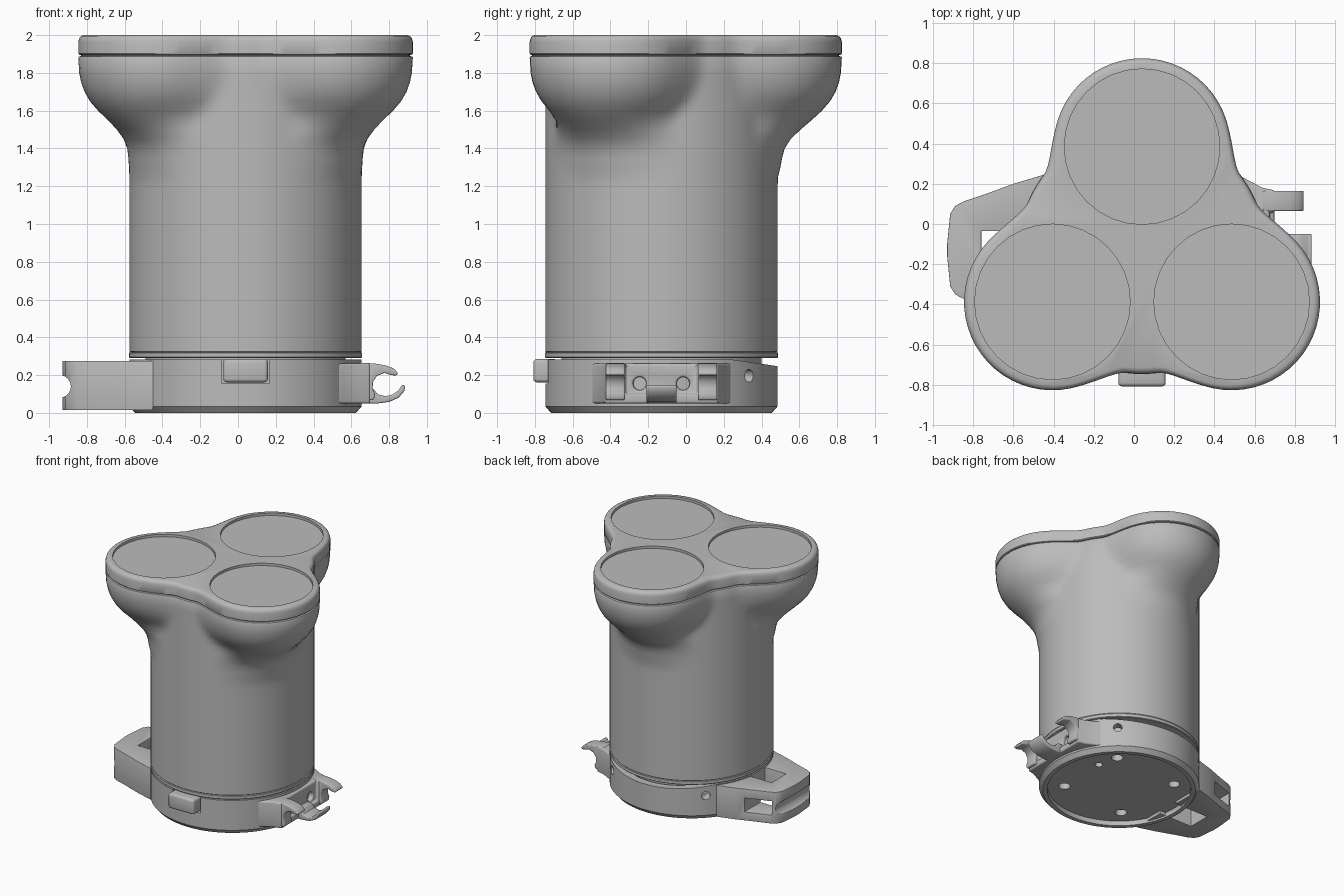
import bpy, bmesh
from math import sin, cos, pi, radians, sqrt
from mathutils import Matrix, Vector

if "Cube" in bpy.data.objects:
    bpy.data.objects.remove(bpy.data.objects["Cube"])

grey = bpy.data.materials.new("plain grey")
grey.use_nodes = True
GREY = (0.5, 0.5, 0.5, 1)
grey.diffuse_color = GREY
next(n for n in grey.node_tree.nodes if n.type == 'BSDF_PRINCIPLED').inputs["Base Color"].default_value = GREY

CX, CY = 0.04, -0.13      # axis of the cylinder
R, LOBE, OFF = 0.615, 0.44, 0.515
SEG = 120


def make(name, bm):
    bmesh.ops.recalc_face_normals(bm, faces=bm.faces)
    me = bpy.data.meshes.new(name)
    bm.to_mesh(me)
    bm.free()
    ob = bpy.data.objects.new(name, me)
    bpy.context.collection.objects.link(ob)
    me.materials.append(grey)
    return ob


def activate(ob):
    bpy.ops.object.select_all(action='DESELECT')
    ob.select_set(True)
    bpy.context.view_layer.objects.active = ob


def finish(ob, bevel=0, cutters=()):
    """Cut, round and smooth a part."""
    activate(ob)
    for c in cutters:
        m = ob.modifiers.new("cut", 'BOOLEAN')
        m.operation, m.solver, m.object = 'DIFFERENCE', 'EXACT', c
        bpy.ops.object.modifier_apply(modifier=m.name)
        bpy.data.objects.remove(c)
    if bevel:
        m = ob.modifiers.new("round", 'BEVEL')
        m.width, m.segments, m.limit_method = bevel, 3, 'ANGLE'
        m.angle_limit = radians(40)
        bpy.ops.object.modifier_apply(modifier=m.name)
    activate(ob)
    bpy.ops.object.shade_smooth_by_angle(angle=radians(32))
    return ob


def loft(name, rings):
    """Skin a stack of rings; each ring is a function of angle giving (radius, z)."""
    bm = bmesh.new()
    loops = []
    for ring in rings:
        loop = []
        for i in range(SEG):
            t = 2 * pi * i / SEG
            r, z = ring(t)
            loop.append(bm.verts.new((CX + r * cos(t), CY + r * sin(t), z)))
        loops.append(loop)
    for a, b in zip(loops, loops[1:]):
        for i in range(SEG):
            j = (i + 1) % SEG
            bm.faces.new((a[i], a[j], b[j], b[i]))
    bm.faces.new(loops[0])
    bm.faces.new(loops[-1])
    return make(name, bm)


def prism(name, pts, lo, hi, axis='Z'):
    """Extrude an outline: (x, y) along Z, or (x, z) along Y."""
    bm = bmesh.new()
    put = (lambda u, v, w: (u, v, w)) if axis == 'Z' else (lambda u, v, w: (u, w, v))
    a = [bm.verts.new(put(u, v, lo)) for u, v in pts]
    b = [bm.verts.new(put(u, v, hi)) for u, v in pts]
    n = len(pts)
    bm.faces.new(a)
    bm.faces.new(b)
    for i in range(n):
        bm.faces.new((a[i], a[(i + 1) % n], b[(i + 1) % n], b[i]))
    return make(name, bm)


def box(name, x0, x1, y0, y1, z0, z1):
    return prism(name, [(x0, y0), (x1, y0), (x1, y1), (x0, y1)], z0, z1)


def rod(name, pos, direction, r, length, seg=32):
    bm = bmesh.new()
    turn = Vector(direction).to_track_quat('Z', 'Y').to_matrix().to_4x4()
    bmesh.ops.create_cone(bm, cap_ends=True, segments=seg, radius1=r, radius2=r, depth=length,
                          matrix=Matrix.Translation(pos) @ turn)
    ob = make(name, bm)
    ob.hide_render = True
    return ob


# Three-lobed outline blended into the central cylinder
def outline(t, a):
    d = (t - pi / 2 + pi / 3) % (2 * pi / 3) - pi / 3
    rad = max(a, 0.3)
    off = OFF + a - rad
    b = off * cos(d) + sqrt(max(0, rad * rad - (off * sin(d)) ** 2))
    k = 0.15
    h = max(k - abs(R - b), 0) / k
    return max(R, b) + h * h * k / 4


def circle(r, z):
    return lambda t: (r, z)


def trefoil(z, a=LOBE, inset=0):
    return lambda t: (outline(t, a) - inset, z)


# Body: plug, thin foot band, cylinder and flared lobes
flare = [(1.2, -.06), (1.25, -.01), (1.3, .045), (1.35, .07), (1.4, .1), (1.45, .155), (1.5, .22),
         (1.55, .28), (1.6, .335), (1.65, .378), (1.7, .407), (1.75, .425), (1.8, .435), (1.88, LOBE)]
foot = [(.53, .2), (.53, .29), (.612, .29), (.617, .295), (.617, .318), (.61, .321), (R, .326)]
finish(loft("body", [circle(r, z) for r, z in foot] + [circle(R, 1.1)] +
            [trefoil(z, a) for z, a in flare] +
            [trefoil(1.886, LOBE, .003), trefoil(1.89, LOBE, .015), trefoil(1.9, LOBE, .02)]))

# Lid with three shallow round recesses
lid = loft("lid", [trefoil(z, LOBE, i) for z, i in
                   [(1.892, .02), (1.897, .004), (1.902, 0), (1.965, 0), (1.983, .005), (1.994, .014), (2, .03)]])
recesses = []
for k in range(3):
    t = pi / 2 + k * 2 * pi / 3
    recesses.append(rod("recess_cutter", (CX + OFF * cos(t), CY + OFF * sin(t), 2.03), (0, 0, 1), .387, .1))
finish(lid, 0, recesses)


# Base ring, its top edge dipping toward the back
def rim(r):
    return lambda t: (r, .283 - .035 * min(1, max(0, (CY + R * sin(t) - .24) / .24)))


base = loft("base_ring", [circle(.55, .04), circle(.55, 0), circle(.585, 0), circle(R, .035),
                          rim(R), rim(.555), circle(.555, .2)])
cuts = [box("notch_cutter", CX - .127, CX + .127, -.85, -.69, .155, .35)]
for k in range(4):
    t = radians(48 + 90 * k)
    cuts.append(rod("screw_cutter", (CX + .42 * cos(t), CY + .42 * sin(t), .04), (0, 0, 1), .045, .1, 20))
for t in (radians(49), radians(135)):
    out = Vector((cos(t), sin(t), 0))
    cuts.append(rod("side_hole_cutter", Vector((CX, CY, .197)) + out * .6, out, .034, .14, 20))
cuts.append(rod("pin_hole_cutter", (.36, .01, .04), (0, 0, 1), .03, .1, 20))
finish(base, 0, cuts)

# Front latch tab
finish(box("front_tab", CX - .118, CX + .118, -.808, -.68, .162, .285), .018)

# Handle loop on the right, mirrored about the axis
half = [(-.45, .245), (-.6, .2), (-.75, .145), (-.85, .112), (-.89, .09), (-.915, .05), (-.93, -.1)]
handle = prism("handle", half + [(x, 2 * CY - y) for x, y in reversed(half)], .015, .275)
finish(handle, .012, [
    box("opening_cutter", -.76, -.3, -.225, -.035, -.1, .4),
    box("slot_cutter", -.86, -.66, -.1, .3, .085, .2),
    rod("groove_cutter", (-.945, CY, .14), (0, 1, 0), .06, 1)])

# Clip bracket on the left: pad with two screw holes
side = [(.45, .28), (.56, .222), (.64, .18), (.7, .168)]
pad = prism("clip_pad", side + [(x, 2 * CY - y) for x, y in reversed(side)], .05, .262)
finish(pad, .012, [
    box("pocket_cutter", .675, .9, CY - .19, CY + .19, .1, .4),
    rod("screw_cutter", (.68, CY - .115, .155), (1, 0, 0), .035, .1, 20),
    rod("screw_cutter", (.68, CY + .115, .155), (1, 0, 0), .035, .1, 20)])

# Two upper hooks and one lower lip that together grip a bar
upper = [(.64, .265), (.72, .262), (.78, .252), (.825, .235), (.847, .21), (.84, .198), (.81, .2),
         (.775, .212), (.735, .195), (.715, .165), (.712, .13), (.725, .1), (.72, .07), (.64, .06)]
for s, label in ((-1, "front"), (1, "back")):
    y = CY + s * .245
    finish(prism(label + "_hook", upper, y - .05, y + .05, 'Y'), .01)
lower = [(.6, .05), (.74, .05), (.8, .058), (.85, .08), (.88, .115), (.886, .145), (.868, .148),
         (.85, .12), (.82, .098), (.78, .088), (.74, .098), (.715, .13), (.6, .13)]
finish(prism("lower_lip", lower, CY - .08, CY + .08, 'Y'), .008)
